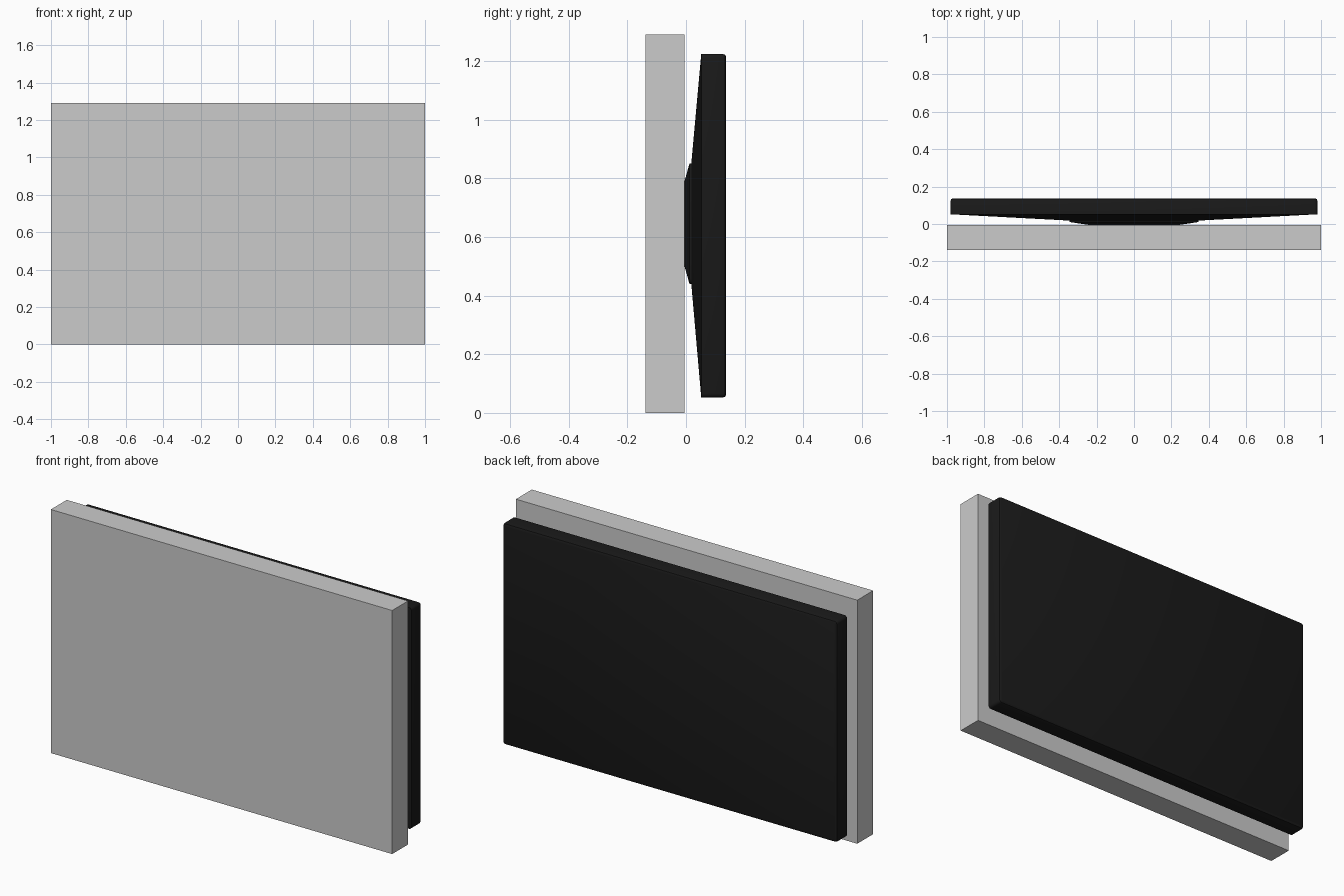
import bpy, bmesh, math

if "Cube" in bpy.data.objects:
    bpy.data.objects.remove(bpy.data.objects["Cube"])


def loft(name, rings, segs=3):
    """Loft rounded rectangles; each ring is (half_x, z_low, z_high, y, radius)."""
    bm = bmesh.new()
    loops = []
    for hx, z0, z1, y, r in rings:
        corners = [(hx - r, z1 - r, 0), (-hx + r, z1 - r, 90),
                   (-hx + r, z0 + r, 180), (hx - r, z0 + r, 270)]
        loop = []
        for cx, cz, start in corners:
            for i in range(segs + 1):
                a = math.radians(start + 90 * i / segs)
                loop.append(bm.verts.new((cx + r * math.cos(a), y, cz + r * math.sin(a))))
        loops.append(loop)
    n = len(loops[0])
    for a, b in zip(loops, loops[1:]):
        for i in range(n):
            j = (i + 1) % n
            bm.faces.new((a[i], a[j], b[j], b[i]))
    bm.faces.new(loops[0])
    bm.faces.new(loops[-1])
    bmesh.ops.recalc_face_normals(bm, faces=bm.faces)
    mesh = bpy.data.meshes.new(name)
    bm.to_mesh(mesh)
    bm.free()
    obj = bpy.data.objects.new(name, mesh)
    bpy.context.collection.objects.link(obj)
    return obj


black = bpy.data.materials.new("black_plastic")
black.diffuse_color = (0.01, 0.01, 0.01, 1)
black.use_nodes = True
black.node_tree.nodes["Principled BSDF"].inputs["Base Color"].default_value = black.diffuse_color

# wall panel behind the screen
bpy.ops.mesh.primitive_cube_add(size=1, location=(0, -0.0715, 0.645))
panel = bpy.context.object
panel.name = "wall_panel"
panel.scale = (2.0, 0.133, 1.29)
bpy.ops.object.transform_apply(location=False, rotation=False, scale=True)

# screen housing: tapered back, straight rim, softly rounded front edge
housing = loft("screen_housing", [
    (0.34, 0.44, 0.85, 0.018, 0.012),
    (0.98, 0.052, 1.224, 0.052, 0.014),
    (0.98, 0.052, 1.224, 0.124, 0.014),
    (0.977, 0.055, 1.221, 0.133, 0.012),
    (0.969, 0.063, 1.213, 0.137, 0.008),
])

# mounting plate between housing and wall panel
mount = loft("wall_mount", [
    (0.24, 0.50, 0.79, -0.005, 0.02),
    (0.335, 0.45, 0.84, 0.009, 0.02),
    (0.345, 0.44, 0.85, 0.012, 0.02),
    (0.345, 0.44, 0.85, 0.022, 0.02),
])

for obj in (housing, mount):
    obj.data.materials.append(black)
    bpy.ops.object.select_all(action='DESELECT')
    obj.select_set(True)
    bpy.context.view_layer.objects.active = obj
    bpy.ops.object.shade_smooth_by_angle(angle=math.radians(35))
